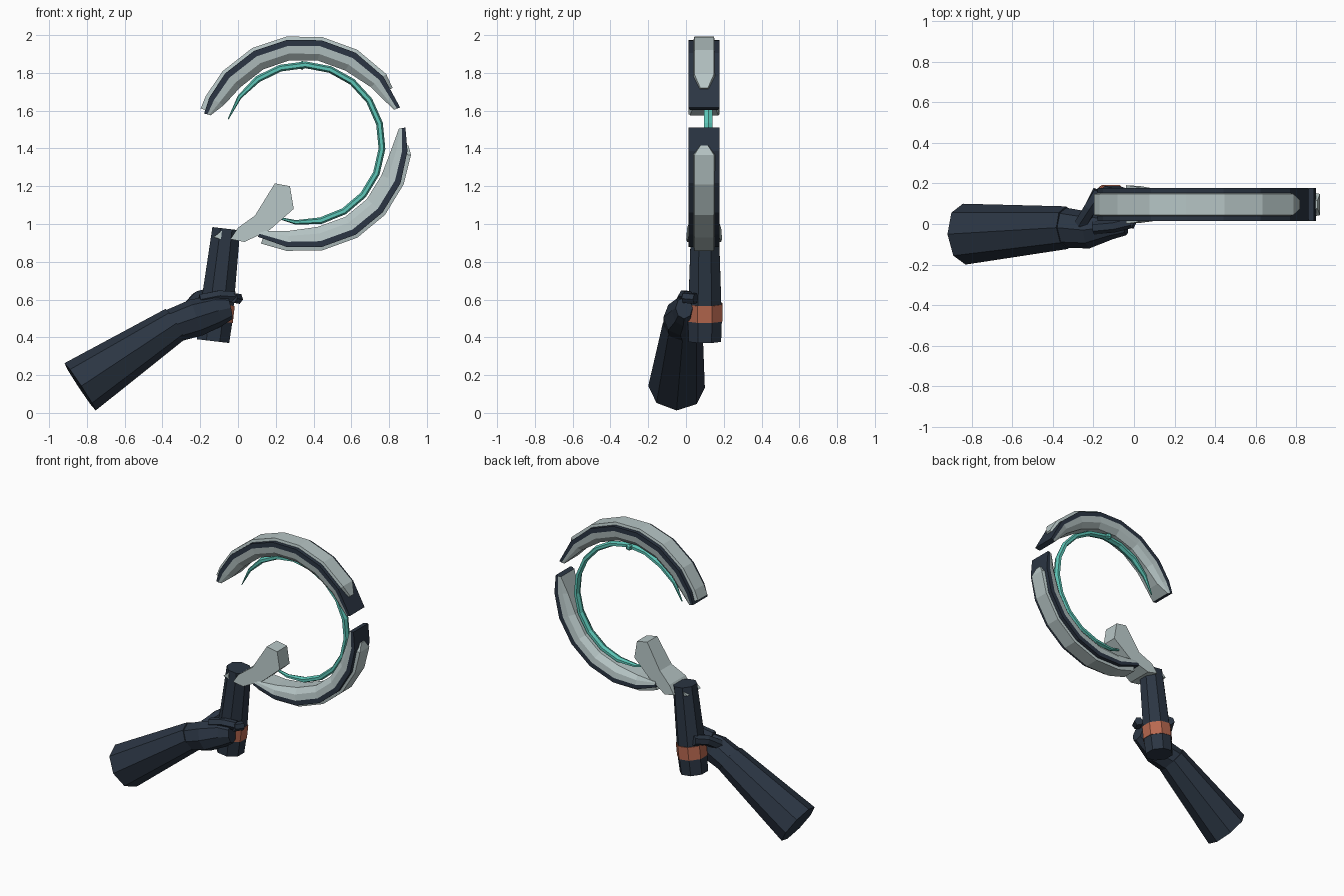
import bpy, bmesh, math
from mathutils import Vector

cube = bpy.data.objects.get("Cube")
if cube:
    bpy.data.objects.remove(cube)


def material(name, rgb):
    m = bpy.data.materials.new(name)
    m.use_nodes = True
    m.diffuse_color = (*rgb, 1)
    bsdf = next(n for n in m.node_tree.nodes if n.type == 'BSDF_PRINCIPLED')
    bsdf.inputs["Base Color"].default_value = (*rgb, 1)
    return m


DARK = material("dark_navy", (0.024, 0.036, 0.056))
GREY = material("pale_grey", (0.47, 0.56, 0.56))
TEAL = material("teal", (0.11, 0.57, 0.48))
RUST = material("rust_orange", (0.48, 0.14, 0.08))

CX, CY, CZ = 0.345, 0.096, 1.425   # centre of the ring


def loft(name, rings, mats, strip_mat=None):
    """Skin closed loops of points; strip_mat gives a material index per side."""
    bm = bmesh.new()
    loops = [[bm.verts.new(p) for p in ring] for ring in rings]
    n = len(loops[0])
    for a, b in zip(loops, loops[1:]):
        for i in range(n):
            j = (i + 1) % n
            f = bm.faces.new((a[i], a[j], b[j], b[i]))
            f.material_index = strip_mat[i] if strip_mat else 0
    bm.faces.new(loops[0])
    bm.faces.new(loops[-1][::-1])
    bmesh.ops.recalc_face_normals(bm, faces=bm.faces)
    mesh = bpy.data.meshes.new(name)
    bm.to_mesh(mesh)
    bm.free()
    for m in mats:
        mesh.materials.append(m)
    ob = bpy.data.objects.new(name, mesh)
    bpy.context.collection.objects.link(ob)
    return ob


def polar(angle, r, y):
    a = math.radians(angle)
    return (CX + r * math.cos(a), CY + y, CZ + r * math.sin(a))


def limb(name, stations, mat, sides=8, phase=0.0):
    """Faceted limb; each station is (centre, half width in y, half height)."""
    centres = [Vector(s[0]) for s in stations]
    rings = []
    for k, (c, w, h) in enumerate(stations):
        c = Vector(c)
        d = centres[min(k + 1, len(centres) - 1)] - centres[max(k - 1, 0)]
        d.normalize()
        side = (Vector((0, 1, 0)) - d * d.y).normalized()
        up = d.cross(side)
        ring = []
        for i in range(sides):
            t = 2 * math.pi * i / sides + phase
            ring.append(c + side * w * math.cos(t) + up * h * math.sin(t))
        rings.append(ring)
    return loft(name, rings, [mat])


# Crescent shells: dark outer rail, pale sides and inner face
def crescent(name, angles):
    rings = []
    last = len(angles) - 1
    for k, a in enumerate(angles):
        t = {0: 1.0, 1: 0.3}.get(min(k, last - k), 0.0)   # taper at the tips
        r = [o + (tip - o) * t for o, tip in
             ((0.556, 0.548), (0.524, 0.53), (0.483, 0.52), (0.447, 0.513))]
        half = [(r[0], 0.082), (r[1], 0.082), (r[2], 0.076), (r[3], 0.045 + 0.03 * t)]
        loop = half + [(q, -y) for q, y in reversed(half)]
        rings.append([polar(a, q, y) for q, y in loop])
    loft(name, rings, [DARK, GREY], [0, 1, 1, 1, 1, 1, 0, 0])


# Raised plate along the back of each crescent, pointed at its first angle
def back_plate(name, angles):
    rings = []
    for k, a in enumerate(angles):
        w = 0.022 if k == 0 else 0.058
        top = 0.558 if k == 0 else 0.574
        rings.append([polar(a, 0.545, -w), polar(a, top, -w * 0.9),
                      polar(a, top, w * 0.9), polar(a, 0.545, w)])
    loft(name, rings, [GREY])


crescent("upper_crescent", [20.5, 40, 60, 80, 99, 118, 138, 154, 163])
back_plate("upper_back_plate", [32, 40, 60, 80, 99, 118, 138, 154, 161])
crescent("lower_crescent", [9, -4, -22, -41, -60, -80, -99, -116])
back_plate("lower_back_plate", [-1, -6, -22, -41, -60, -80, -99, -113])

# Thin glowing hoop, tapering at both ends
hoop = []
STEPS = 15
for k in range(STEPS + 1):
    a = 162 - 276 * k / STEPS
    s = {0: 0.15, 1: 0.65}.get(min(k, STEPS - k), 1.0)
    hoop.append([polar(a, 0.418 + 0.018 * s * math.cos(t), 0.022 + 0.026 * s * math.sin(t))
                 for t in (math.pi * i / 3 for i in range(6))])
loft("inner_hoop", hoop, [TEAL])

bpy.ops.mesh.primitive_ico_sphere_add(subdivisions=1, radius=0.024,
                                      location=(0.34, 0.145, 1.84))
bead = bpy.context.object
bead.name = "hoop_bead"
bead.data.materials.append(TEAL)

# Bracket joining the grip to the lower crescent, wider at the base
outline = [(-0.04, 0.92, 0.095), (0.0, 0.98, 0.09), (0.09, 1.045, 0.065),
           (0.195, 1.215, 0.055), (0.275, 1.2, 0.055), (0.295, 1.08, 0.055),
           (0.17, 0.97, 0.065), (0.035, 0.905, 0.09)]
loft("bracket", [[(x, CY + s * w, z) for x, z, w in outline] for s in (-1, 1)], [GREY])
spur = [(-0.13, 0.93), (-0.085, 0.965), (-0.09, 0.92)]
loft("bracket_spur", [[(x, CY + s * 0.075, z) for x, z in spur] for s in (-1, 1)], [GREY])

# Grip: octagonal shaft, band and pommel on one tilted axis
low, high = Vector((-0.132, 0.1, 0.38)), Vector((-0.062, 0.1, 0.975))


def shaft(name, t0, t1, r0, r1, mat):
    limb(name, [(low.lerp(high, t0), r0, r0), (low.lerp(high, t1), r1, r1)],
         mat, 8, math.pi / 8)


shaft("pommel", 0.0, 0.18, 0.093, 0.097, DARK)
shaft("grip_band", 0.18, 0.33, 0.1, 0.1, RUST)
shaft("grip", 0.33, 1.0, 0.094, 0.08, DARK)

# Forearm sleeve and hand
limb("sleeve", [((-0.836, -0.05, 0.138), 0.15, 0.15),
                ((-0.33, -0.018, 0.472), 0.105, 0.095)], DARK)
limb("hand", [((-0.35, -0.018, 0.46), 0.1, 0.09), ((-0.22, -0.03, 0.505), 0.09, 0.1),
              ((-0.11, -0.015, 0.54), 0.06, 0.085),
              ((-0.04, -0.01, 0.555), 0.045, 0.058)], DARK)


# Thumb and fingers curled round the grip
def finger(name, path, r):
    limb(name, [(p, r, r) for p in path], DARK, 6)


finger("thumb", [(-0.26, 0.0, 0.56), (-0.215, 0.08, 0.61), (-0.17, 0.16, 0.625)], 0.035)
finger("index_finger", [(-0.2, -0.02, 0.6), (-0.1, -0.01, 0.62), (-0.02, 0.01, 0.615)], 0.032)
finger("finger_tip", [(-0.03, -0.01, 0.61), (0.0, 0.05, 0.605)], 0.03)
